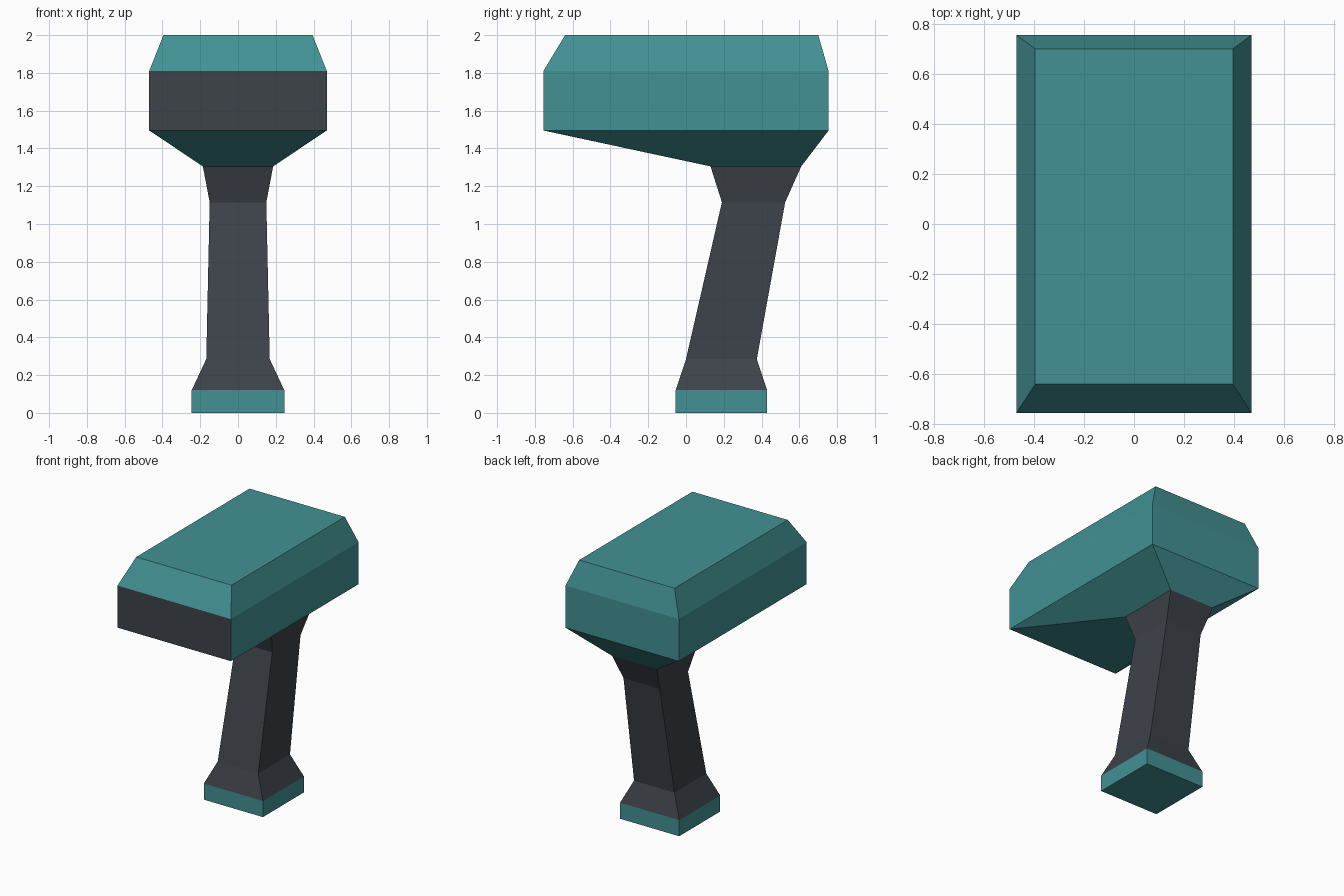
import bpy
import bmesh

cube = bpy.data.objects.get("Cube")
if cube:
    bpy.data.objects.remove(cube, do_unlink=True)


def make_material(name, rgb):
    mat = bpy.data.materials.new(name)
    mat.use_nodes = True
    mat.diffuse_color = (*rgb, 1)
    mat.node_tree.nodes["Principled BSDF"].inputs["Base Color"].default_value = (*rgb, 1)
    return mat


teal = make_material("teal", (0.055, 0.285, 0.295))
charcoal = make_material("charcoal", (0.047, 0.056, 0.068))


def loft(name, rings, materials, cap_bottom=True, cap_top=True):
    """Flat-faced body through rectangles given as (z, half width, front y, back y)."""
    bm = bmesh.new()
    loops = [[bm.verts.new(p) for p in ((-w, f, z), (w, f, z), (w, b, z), (-w, b, z))]
             for z, w, f, b in rings]
    for low, high in zip(loops, loops[1:]):
        for i in range(4):
            j = (i + 1) % 4
            bm.faces.new((low[i], low[j], high[j], high[i]))
    if cap_bottom:
        bm.faces.new(loops[0][::-1])
    if cap_top:
        bm.faces.new(loops[-1])
    bm.normal_update()
    mesh = bpy.data.meshes.new(name)
    bm.to_mesh(mesh)
    bm.free()
    for mat in materials:
        mesh.materials.append(mat)
    obj = bpy.data.objects.new(name, mesh)
    bpy.context.collection.objects.link(obj)
    return obj


# Cross-sections shared between neighbouring parts
foot_top = (0.12, 0.245, -0.055, 0.43)
neck_top = (1.305, 0.186, 0.13, 0.61)

# Base plate
loft("base_plate", [(0, *foot_top[1:]), foot_top], [teal], cap_top=False)

# Slanted grip, flared at both ends
loft("grip", [foot_top, (0.285, 0.168, 0.0, 0.375), (1.115, 0.15, 0.19, 0.525), neck_top],
     [charcoal], cap_bottom=False, cap_top=False)

# Head: tapered underside, straight sides, bevelled top
head = loft("head", [neck_top, (1.495, 0.47, -0.755, 0.755), (1.81, 0.47, -0.755, 0.755),
                     (2.0, 0.395, -0.64, 0.70)], [teal, charcoal], cap_bottom=False)

# Dark front window: the one vertical face pointing forward
for face in head.data.polygons:
    if face.normal.y < -0.99:
        face.material_index = 1
